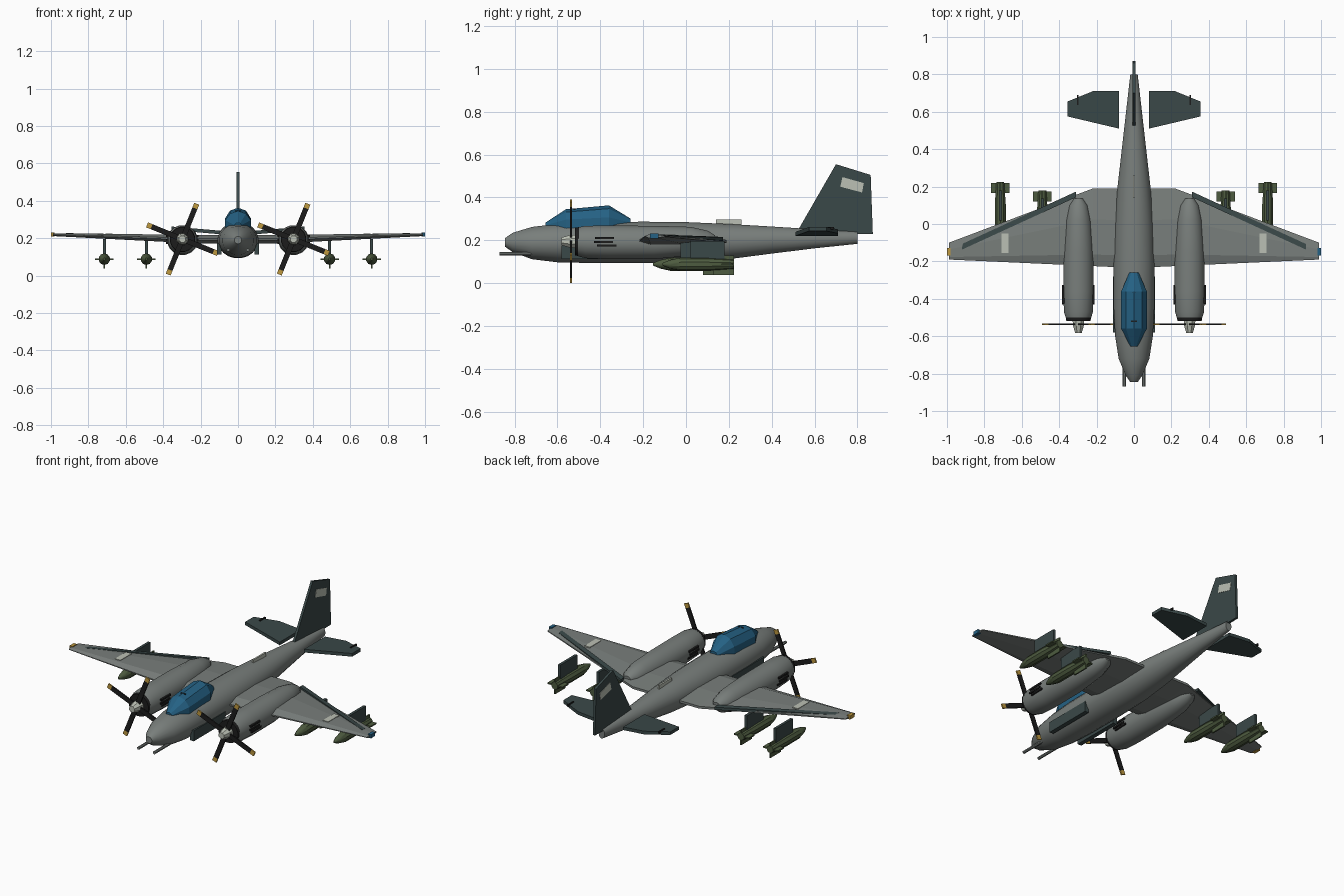
import bpy, bmesh, math
from mathutils import Matrix, Vector

if "Cube" in bpy.data.objects:
    bpy.data.objects.remove(bpy.data.objects["Cube"])


def colour(name, r, g, b):
    m = bpy.data.materials.new(name)
    m.diffuse_color = (r, g, b, 1)
    m.use_nodes = True
    m.node_tree.nodes["Principled BSDF"].inputs["Base Color"].default_value = m.diffuse_color
    return m


GREY = colour("body_grey", 0.19, 0.21, 0.20)
DARK = colour("dark_teal", 0.042, 0.065, 0.065)
BLACK = colour("black", 0.012, 0.012, 0.012)
BLUE = colour("glass_blue", 0.018, 0.12, 0.23)
LIGHT = colour("pale_grey", 0.50, 0.53, 0.46)
YELLOW = colour("yellow", 0.52, 0.32, 0.05)
GREEN = colour("olive_green", 0.075, 0.105, 0.05)


def finish(bm, name, mat, smooth=False):
    bmesh.ops.recalc_face_normals(bm, faces=bm.faces)
    me = bpy.data.meshes.new(name)
    bm.to_mesh(me)
    bm.free()
    me.materials.append(mat)
    ob = bpy.data.objects.new(name, me)
    bpy.context.collection.objects.link(ob)
    if smooth:
        bpy.ops.object.select_all(action='DESELECT')
        bpy.context.view_layer.objects.active = ob
        ob.select_set(True)
        bpy.ops.object.shade_smooth_by_angle(angle=math.radians(35))
    return ob


def skin(name, rings, mat, smooth=False):
    """Join closed cross-sections into a capped solid."""
    bm = bmesh.new()
    loops = [[bm.verts.new(p) for p in ring] for ring in rings]
    n = len(loops[0])
    for a, b in zip(loops, loops[1:]):
        for i in range(n):
            j = (i + 1) % n
            bm.faces.new((a[i], a[j], b[j], b[i]))
    bm.faces.new(loops[0])
    bm.faces.new(loops[-1])
    return finish(bm, name, mat, smooth)


def loft(name, stations, mat, x=0, sides=16, smooth=True):
    """Stations along y: (y, centre z, half width, half height)."""
    rings = []
    for y, z, rx, rz in stations:
        angles = [2 * math.pi * (i + 0.5) / sides for i in range(sides)]
        rings.append([(x + rx * math.cos(a), y, z + rz * math.sin(a)) for a in angles])
    return skin(name, rings, mat, smooth)


def box(name, x0, x1, y0, y1, z0, z1, mat, matrix=None):
    bm = bmesh.new()
    bmesh.ops.create_cube(bm, size=1)
    for v in bm.verts:
        v.co = Vector(((x0 + x1) / 2 + v.co.x * (x1 - x0),
                       (y0 + y1) / 2 + v.co.y * (y1 - y0),
                       (z0 + z1) / 2 + v.co.z * (z1 - z0)))
    if matrix:
        bm.transform(matrix)
    return finish(bm, name, mat)


def side_plate(name, profile, half, mat):
    """Upright plate from a (y, z) outline."""
    return skin(name, [[(x, y, z) for y, z in profile] for x in (-half, half)], mat)


# Fuselage
loft("fuselage", [(-0.845, 0.190, 0.020, 0.020), (-0.81, 0.190, 0.045, 0.045),
                  (-0.72, 0.187, 0.083, 0.076), (-0.60, 0.187, 0.102, 0.091),
                  (-0.45, 0.189, 0.110, 0.096), (-0.20, 0.190, 0.110, 0.098),
                  (0.00, 0.190, 0.104, 0.096), (0.20, 0.194, 0.089, 0.083),
                  (0.40, 0.201, 0.066, 0.064), (0.60, 0.207, 0.043, 0.045),
                  (0.80, 0.212, 0.020, 0.029)], GREY, sides=20)

# Canopy with frame bars
loft("canopy", [(-0.655, 0.265, 0.020, 0.018), (-0.56, 0.275, 0.072, 0.070),
                (-0.36, 0.282, 0.072, 0.081), (-0.26, 0.275, 0.026, 0.027)],
     BLUE, sides=10, smooth=False)
for y, w, z in ((-0.52, 0.032, 0.345), (-0.365, 0.016, 0.357)):
    box("canopy_bar", -w / 2, w / 2, y - 0.004, y + 0.004, z - 0.006, z + 0.003, BLACK)

# Dorsal strip, fin and fin panel
box("dorsal_strip", -0.005, 0.005, 0.14, 0.26, 0.262, 0.296, LIGHT)
side_plate("fin", [(0.51, 0.225), (0.70, 0.555), (0.862, 0.505), (0.872, 0.23)], 0.007, DARK)
side_plate("fin_panel", [(0.72, 0.45), (0.73, 0.495), (0.83, 0.467), (0.822, 0.423)], 0.009, LIGHT)


def wing_at(x):
    """Leading y, chord, centre z and thickness at a span position."""
    t = max(0, (abs(x) - 0.22) / 0.77)
    lead = -0.235 + 0.045 * abs(x) / 0.99
    trail = 0.19 - 0.29 * t
    return lead, trail - lead, 0.195 + 0.024 * t, 0.046 - 0.031 * t


def wing_section(x):
    y, c, z, t = wing_at(x)
    shape = ((0, 0.1), (0.15, 0.5), (0.6, 0.5), (1, 0.15),
             (1, -0.15), (0.6, -0.5), (0.15, -0.5), (0, -0.1))
    return [(x, y + c * u, z + t * v) for u, v in shape]


# Wing in one span
skin("wing", [wing_section(x) for x in (-0.99, -0.22, 0, 0.22, 0.99)], GREY)

for s in (-1, 1):
    # Flap strips near the trailing edge
    rings = []
    for x, y in ((0.31, 0.158), (0.92, -0.122)):
        _, _, z, t = wing_at(x)
        top = z + 0.36 * t + 0.004
        rings.append([(s * x, y - 0.015, z), (s * x, y - 0.015, top),
                      (s * x, y + 0.015, top - 0.003), (s * x, y + 0.015, z)])
    skin("flap_strip", rings, DARK)

    # Pale wing panel and tip light
    _, _, z, t = wing_at(0.69)
    box("wing_panel", s * 0.69 - 0.018, s * 0.69 + 0.018, -0.155, -0.05,
        z + t / 2 - 0.005, z + t / 2 + 0.003, LIGHT)
    box("wingtip_light", s * 0.99 - 0.01, s * 0.99 + 0.01, -0.168, -0.128, 0.209, 0.231,
        BLUE if s > 0 else YELLOW)

    # Tailplane
    outline = ((0.08, 0.71), (0.22, 0.71), (0.355, 0.655), (0.355, 0.575), (0.08, 0.51))
    skin("tailplane", [[(s * x, y, 0.220 + 0.085 * (x - 0.08) + h) for x, y in outline]
                       for h in (0, 0.019)], DARK)
    box("tailplane_hinge", s * 0.302 - 0.004, s * 0.302 + 0.004, 0.635, 0.69, 0.25, 0.263, BLACK)

    # Nose gun and fuselage side fairing
    loft("gun_barrel", [(-0.87, 0.137, 0.009, 0.009), (-0.66, 0.137, 0.009, 0.009)],
         GREY, x=s * 0.052, sides=8)
    box("side_fairing", s * 0.100 - 0.013, s * 0.100 + 0.013, -0.58, -0.28, 0.112, 0.175, DARK)

    # Engine nacelle, cowl ring and spinner
    ex, ez = s * 0.297, 0.195
    loft("nacelle", [(-0.505, 0.193, 0.068, 0.068), (-0.47, 0.192, 0.079, 0.077),
                     (-0.36, 0.190, 0.083, 0.080), (-0.15, 0.190, 0.081, 0.079),
                     (0.02, 0.195, 0.068, 0.069), (0.10, 0.199, 0.049, 0.047),
                     (0.135, 0.202, 0.024, 0.022)], GREY, x=ex)
    loft("cowl_ring", [(-0.518, 0.194, 0.066, 0.066), (-0.50, 0.194, 0.069, 0.069)],
         BLACK, x=ex)
    loft("spinner", [(-0.582, ez, 0.019, 0.019), (-0.545, ez, 0.031, 0.031),
                     (-0.512, ez, 0.034, 0.034)], LIGHT, x=ex, sides=8, smooth=False)

    # Four propeller blades with painted tips
    for k in range(4):
        turn = Matrix.Translation((ex, -0.537, ez)) @ Matrix.Rotation(
            -math.radians(68 + 90 * k), 4, 'Y')
        box("propeller_blade", 0.02, 0.178, -0.004, 0.004, -0.014, 0.014, BLACK, turn)
        box("propeller_tip", 0.178, 0.204, -0.004, 0.004, -0.014, 0.014, YELLOW, turn)

    # Exhaust slots on both nacelle flanks
    for side in (-1, 1):
        for z, y in ((0.211, -0.38), (0.192, -0.385), (0.175, -0.37)):
            xc = ex + side * 0.080
            box("exhaust", xc - 0.007, xc + 0.007, y - 0.045, y + 0.045,
                z - 0.005, z + 0.005, BLACK)

    # Underwing bombs: body, tail fins and pylon
    for bx, tail in ((0.49, 0.18), (0.715, 0.225)):
        x, z = s * bx, 0.088
        loft("bomb", [(tail - 0.335, z, 0.006, 0.006), (tail - 0.30, z, 0.020, 0.020),
                      (tail - 0.25, z, 0.031, 0.031), (tail - 0.12, z, 0.031, 0.031),
                      (tail, z, 0.022, 0.022)], GREEN, x=x, sides=10)
        box("bomb_fin_flat", x - 0.05, x + 0.05, tail - 0.06, tail - 0.005,
            z - 0.004, z + 0.004, GREEN)
        box("bomb_fin_upright", x - 0.004, x + 0.004, tail - 0.10, tail,
            z - 0.05, z + 0.04, GREEN)
        box("pylon", x - 0.008, x + 0.008, tail - 0.205, tail - 0.045, 0.112, 0.197, DARK)
